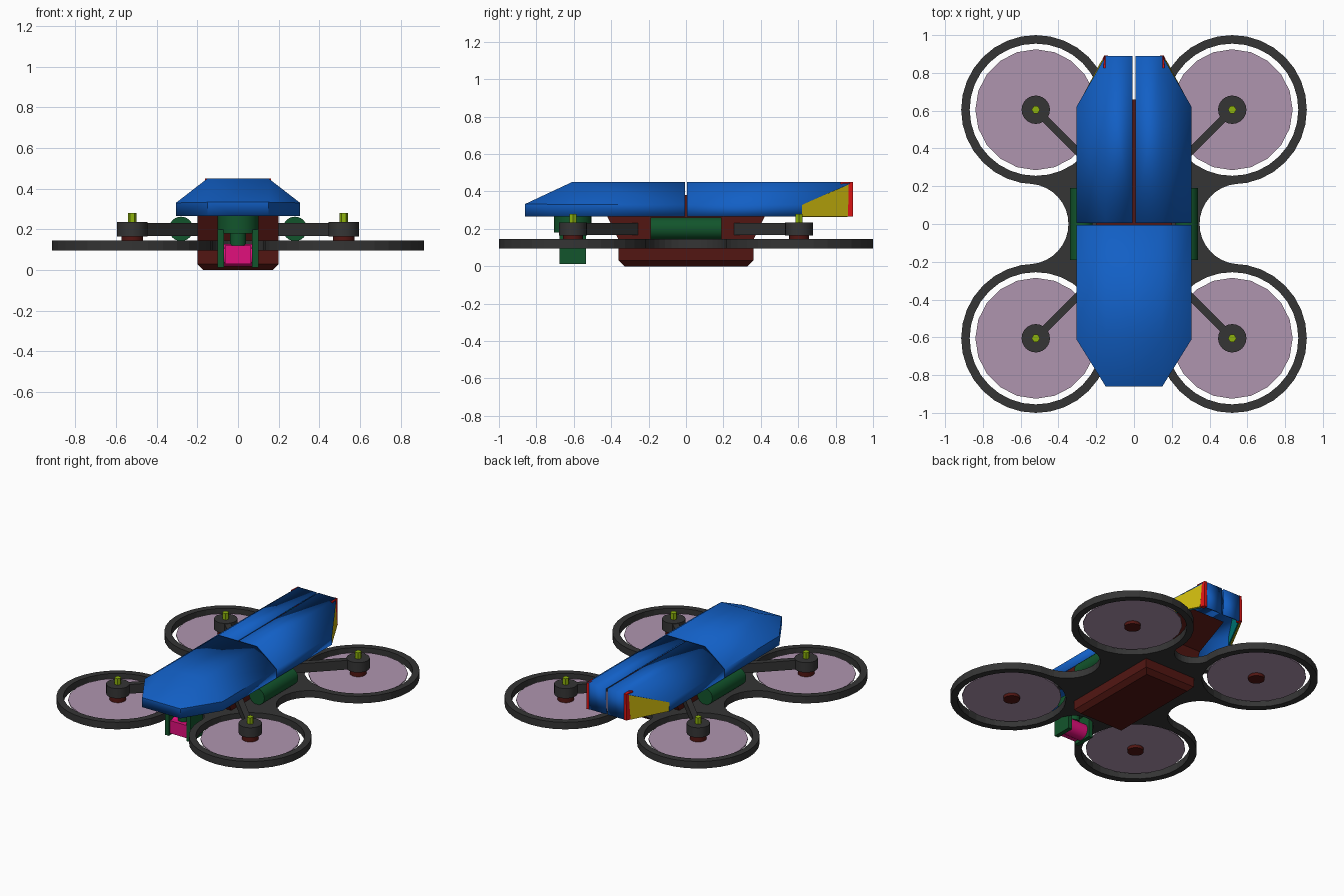
import bpy, math
from mathutils import Matrix, Vector

if "Cube" in bpy.data.objects:
    bpy.data.objects.remove(bpy.data.objects["Cube"])

COLORS = {
    "blue": (.006, .115, .56), "charcoal": (.035, .035, .035), "maroon": (.085, .008, .006),
    "green": (.006, .09, .025), "lime": (.27, .45, .004), "pink": (.75, .005, .2),
    "mauve": (.43, .30, .43), "yellow": (.58, .46, .004), "red": (.75, .007, .007),
    "teal": (.0, .30, .30)}
MATS = {}
for n, c in COLORS.items():
    MATS[n] = bpy.data.materials.new(n)
    MATS[n].diffuse_color = (*c, 1)


def make(name, verts, faces, color, smooth=None, mirror=False, thick=0):
    me = bpy.data.meshes.new(name)
    me.from_pydata([tuple(v) for v in verts], [], faces)
    me.materials.append(MATS[color])
    ob = bpy.data.objects.new(name, me)
    bpy.context.collection.objects.link(ob)
    if mirror:
        ob.modifiers.new("mirror", 'MIRROR')
    if thick:
        s = ob.modifiers.new("thickness", 'SOLIDIFY')
        s.thickness, s.offset = thick, -1
    if smooth:
        bpy.ops.object.select_all(action='DESELECT')
        ob.select_set(True)
        bpy.context.view_layer.objects.active = ob
        bpy.ops.object.shade_smooth_by_angle(angle=math.radians(smooth))
    return ob


def prism(name, bottom, top, color, smooth=None, mirror=False):
    """Closed solid between two matching loops (bottom counter-clockwise seen from the top)."""
    n = len(bottom)
    faces = [tuple(reversed(range(n))), tuple(range(n, 2 * n))]
    faces += [(i, (i + 1) % n, n + (i + 1) % n, n + i) for i in range(n)]
    return make(name, list(bottom) + list(top), faces, color, smooth, mirror)


def box(name, x0, x1, y0, y1, z0, z1, color, inset=0, mirror=False):
    def loop(d, z):
        return [(x0 + d, y0 + d, z), (x1 - d, y0 + d, z), (x1 - d, y1 - d, z), (x0 + d, y1 - d, z)]
    return prism(name, loop(inset, z0), loop(0, z1), color, None, mirror)


def cylinder(name, center, r, depth, color, n=24, axis='Z'):
    rot = {'Z': Matrix(), 'X': Matrix.Rotation(math.pi / 2, 4, 'Y'),
           'Y': Matrix.Rotation(-math.pi / 2, 4, 'X')}[axis]
    c = Vector(center)
    def loop(z):
        return [c + rot @ Vector((r * math.cos(2 * math.pi * i / n), r * math.sin(2 * math.pi * i / n), z))
                for i in range(n)]
    return prism(name, loop(-depth / 2), loop(depth / 2), color, 35 if n > 12 else None)


def ring(name, cx, cy, r0, r1, z0, z1, color, n=32):
    verts, faces = [], []
    for i in range(n):
        c, s = math.cos(2 * math.pi * i / n), math.sin(2 * math.pi * i / n)
        verts += [(cx + r * c, cy + r * s, z) for r, z in ((r0, z0), (r1, z0), (r1, z1), (r0, z1))]
        a, b = 4 * i, 4 * ((i + 1) % n)
        faces += [(a + k, b + k, b + (k + 1) % 4, a + (k + 1) % 4) for k in range(4)]
    faces = [tuple(reversed(f)) for f in faces]
    ob = make(name, verts, faces, color)
    ob.data.flip_normals()
    return ob


RX, RY, RR = .52, .605, .395        # rotor centre and guard radius
Z0, Z1 = .095, .145                 # frame plate height

# rotor units: guard, disc, motor, hub, shaft and arm
for sx, sn in ((1, "right"), (-1, "left")):
    for sy, fn in ((-1, "front"), (1, "rear")):
        tag, x, y = f"{fn}_{sn}", sx * RX, sy * RY
        ring("rotor_guard_" + tag, x, y, .35, RR, Z0, Z1, "charcoal")
        cylinder("rotor_disc_" + tag, (x, y, .12), .32, .008, "mauve", 20)
        cylinder("motor_" + tag, (x, y, .1325), .053, .075, "maroon")
        cylinder("motor_hub_" + tag, (x, y, .2), .075, .07, "charcoal")
        cylinder("shaft_" + tag, (x, y, .255), .022, .05, "lime", 6)
        a, b = Vector((x, y, 0)), Vector((sx * .18, sy * .265, 0))
        side = (b - a).normalized().cross(Vector((0, 0, 1))) * .02
        pts = [a - side, a + side, b + side, b - side]
        prism("arm_" + tag, [p + Vector((0, 0, .167)) for p in pts],
              [p + Vector((0, 0, .232)) for p in pts], "charcoal")


# frame plate: concave fillets tangent to the guards
def arc(cx, cy, r, a0, a1, n):
    return [(cx + r * math.cos(math.radians(a0 + (a1 - a0) * i / n)),
             cy + r * math.sin(math.radians(a0 + (a1 - a0) * i / n))) for i in range(n + 1)]


quarter = arc(.56, 0, .213, 180, 96, 8) + arc(RX, RY, .375, 272, 180, 8) + arc(0, RY, .13, 0, -90, 8)
outline = (quarter + [(-x, y) for x, y in reversed(quarter[:-1])]
           + [(-x, -y) for x, y in quarter[1:]] + [(x, -y) for x, y in reversed(quarter[1:-1])])
prism("frame_plate", [(x, y, Z0) for x, y in outline], [(x, y, Z1) for x, y in outline], "charcoal")

# belly pod and inner core
box("belly_pod", -.2, .2, -.36, .36, .03, .1, "maroon")
box("belly_pod_bottom", -.2, .2, -.36, .36, 0, .03, "maroon", .03)
core = [(-.36, .14), (.36, .14), (.42, .265), (.66, .38), (-.5, .38), (-.42, .265)]
prism("inner_core", [(.2, y, z) for y, z in reversed(core)],
      [(-.2, y, z) for y, z in reversed(core)], "maroon")

# side tubes
for s, sn in ((1, "right"), (-1, "left")):
    cylinder("side_tube_" + sn, (s * .28, 0, .202), .06, .38, "green", 24, 'Y')

# camera gimbal
cylinder("gimbal_base", (0, -.605, .225), .1, .09, "green")
cylinder("gimbal_neck", (0, -.605, .16), .04, .08, "green")
box("gimbal_cheek", .07, .1, -.675, -.535, .012, .2, "green", 0, True)
cylinder("camera_drum", (0, -.605, .072), .056, .14, "pink", 24, 'X')
box("camera_lens_block", -.065, .065, -.67, -.605, .03, .12, "pink")

# front shell (right half, mirrored)
sec = [(0, .45), (.15, .45), (.305, .33), (.305, .265)]
fv = [(x, -.006, z) for x, z in sec] + [(x, -.61, z) for x, z in sec]
fv += [(0, -.86, .333), (.15, -.86, .333), (.15, -.86, .265), (0, -.86, .265)]
make("front_shell", fv, [(4, 5, 1, 0), (5, 6, 2, 1), (6, 7, 3, 2), (8, 9, 5, 4), (9, 6, 5),
                         (9, 10, 7, 6), (11, 10, 9, 8)], "blue", 42, True, .012)

# rear shell, split along the middle
sec[0] = (.007, .45)
rv = [(x, .006, z) for x, z in sec]
rv += [(.007, .89, .45), (.15, .89, .45), (.305, .62, .33), (.305, .62, .265),
       (.15, .89, .265), (.007, .89, .265)]
make("rear_shell", rv, [(0, 1, 5, 4), (1, 2, 6, 5), (2, 3, 7, 6), (4, 5, 8, 9)],
     "blue", 42, True, .012)

# tapered rear side panels, their inner liners, and the corner strips
panel = [(.305, .615, .265), (.172, .866, .265), (.157, .87, .442), (.303, .62, .328)]
make("rear_side_panel", panel, [(0, 1, 2, 3)], "yellow", None, True, .01)
liner = [(x - .012, y - .007, z) for x, y, z in panel]
make("rear_side_liner", liner, [(0, 1, 2, 3)], "teal", None, True, .008)
strip = [(.137, .893), (.137, .86), (.172, .86), (.158, .893)]
top = [(.137, .893), (.137, .825), (.162, .825), (.155, .893)]
prism("rear_corner_strip", [(x, y, .265) for x, y in strip],
      [(x, y, .45) for x, y in top], "red", None, True)

for m in bpy.data.materials:
    if m.users and not m.is_grease_pencil:
        m.use_nodes = True
        m.node_tree.nodes["Principled BSDF"].inputs["Base Color"].default_value = m.diffuse_color
